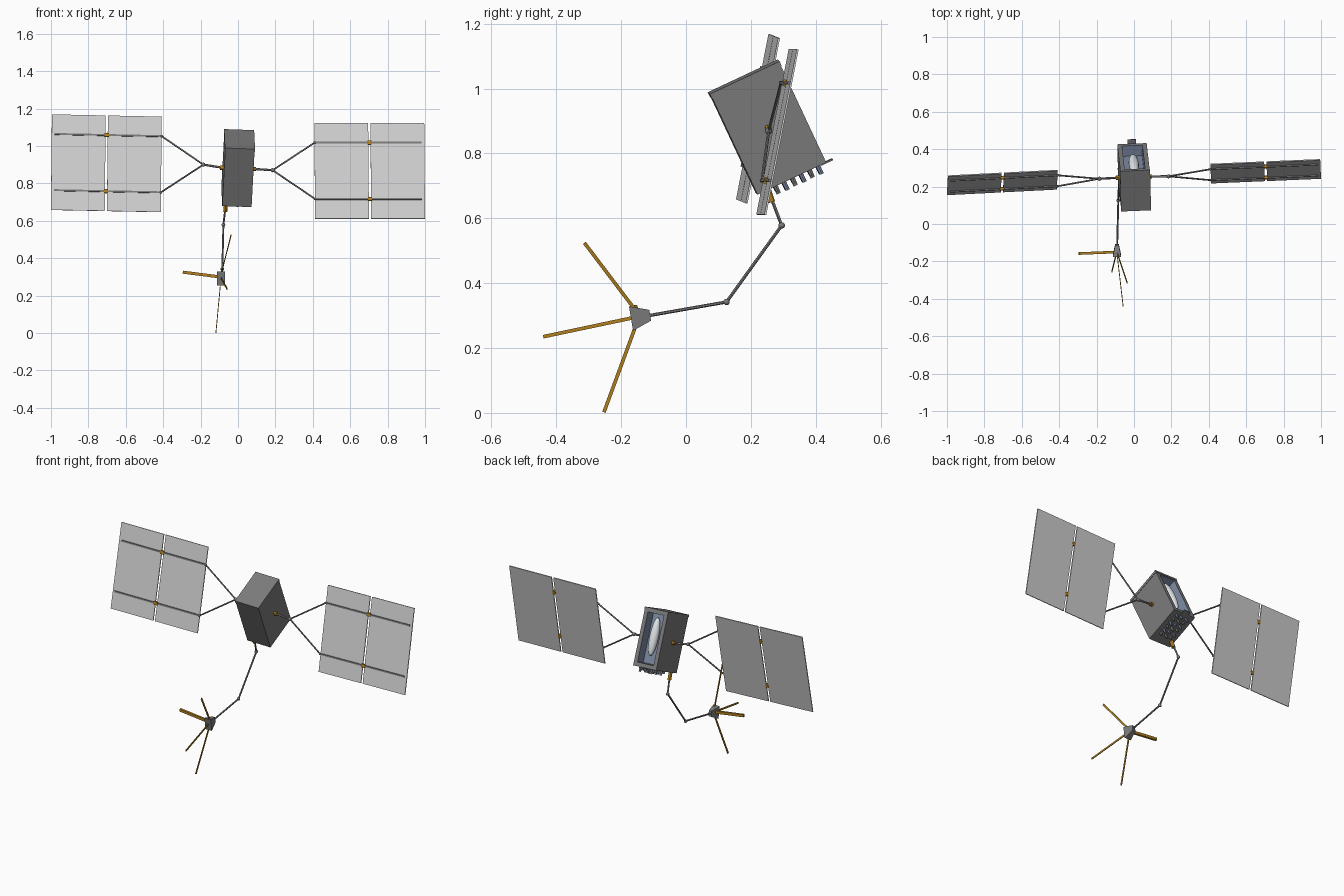
import bpy, bmesh
from mathutils import Vector, Matrix

if "Cube" in bpy.data.objects:
    bpy.data.objects.remove(bpy.data.objects["Cube"])


def material(name, rgb):
    m = bpy.data.materials.new(name)
    m.use_nodes = True
    m.diffuse_color = (*rgb, 1)
    bsdf = next(n for n in m.node_tree.nodes if n.type == 'BSDF_PRINCIPLED')
    bsdf.inputs["Base Color"].default_value = (*rgb, 1)
    return m


GREY = material("body grey", (0.2, 0.2, 0.2))
PANEL = material("panel light grey", (0.64, 0.64, 0.64))
GOLD = material("gold", (0.45, 0.22, 0.015))
BLUE = material("bay blue grey", (0.2, 0.25, 0.36))
WHITE = material("white", (0.75, 0.78, 0.8))


def finish(name, bm, mats, smooth=False):
    mesh = bpy.data.meshes.new(name)
    bmesh.ops.recalc_face_normals(bm, faces=bm.faces)
    bm.to_mesh(mesh)
    bm.free()
    ob = bpy.data.objects.new(name, mesh)
    bpy.context.collection.objects.link(ob)
    for m in mats:
        mesh.materials.append(m)
    if smooth:
        bpy.ops.object.select_all(action='DESELECT')
        ob.select_set(True)
        bpy.context.view_layer.objects.active = ob
        bpy.ops.object.shade_smooth_by_angle()
    return ob


def frame(origin, x, z):
    """Orthonormal placement from an origin, an x axis and a rough z axis."""
    x = Vector(x).normalized()
    y = Vector(z).cross(x).normalized()
    m = Matrix((x, y, x.cross(y))).transposed().to_4x4()
    m.translation = Vector(origin)
    return m


def box(name, place, centre, size, mat):
    bm = bmesh.new()
    bmesh.ops.create_cube(bm, size=1, matrix=place @ Matrix.Translation(centre)
                          @ Matrix.Diagonal((*size, 1)))
    return finish(name, bm, [mat])


def rod(name, a, b, r, mat, r2=None, sides=12):
    a, b = Vector(a), Vector(b)
    bm = bmesh.new()
    place = (b - a).to_track_quat('Z', 'Y').to_matrix().to_4x4()
    place.translation = (a + b) / 2
    bmesh.ops.create_cone(bm, cap_ends=True, segments=sides, radius1=r,
                          radius2=r if r2 is None else r2,
                          depth=(b - a).length, matrix=place)
    return finish(name, bm, [mat], True)


def ball(name, centre, r, mat, stretch=(1, 1, 1), place=Matrix()):
    bm = bmesh.new()
    bmesh.ops.create_uvsphere(bm, u_segments=16, v_segments=10, radius=r,
                              matrix=place @ Matrix.Translation(centre)
                              @ Matrix.Diagonal((*stretch, 1)))
    return finish(name, bm, [mat], True)


# Tilted body: local x is width, y points to the open bay, z to the lid
BODY = frame((0, 0.251, 0.88), (1, 0.04, -0.035), (0.025, -0.145, 0.31))
W, D, H = 0.157, 0.234, 0.342

bm = bmesh.new()
bmesh.ops.create_cube(bm, size=1, matrix=Matrix.Diagonal((W, D, H, 1)))
bm.normal_update()
back = max(bm.faces, key=lambda f: f.calc_center_median().y)
bmesh.ops.inset_individual(bm, faces=[back], thickness=0.034)
walls = bmesh.ops.inset_individual(bm, faces=[back], thickness=0.004, depth=-0.06)
for f in [back, *walls["faces"]]:
    f.material_index = 1
bm.transform(BODY)
finish("body", bm, [GREY, BLUE])
box("body_lid", BODY, (0, 0, H / 2 - 0.006), (W + 0.004, D + 0.004, 0.016), GREY)

# White tank lying in the bay
ball("bay_tank", (0, D / 2 - 0.034, 0.015), 0.027, WHITE, (1, 1, 4.2), BODY)

# Nozzles under the body and a small flap behind them
for row in range(3):
    for col in range(6):
        x, y = -0.03 + row * 0.036, -0.055 + col * 0.029
        tip = H / 2 + (0.028 if (row + col) % 2 else 0.018)
        rod("nozzle", BODY @ Vector((x, y, 0.005 - H / 2)),
            BODY @ Vector((x, y, -tip)), 0.007, BLUE if col % 2 else GREY)
box("rear_flap", BODY, (0, D / 2 + 0.004, -H / 2 - 0.003), (0.045, 0.04, 0.005), GREY)


# Solar wings with struts
def wing(side, word, centre, x_axis, z_axis, fork):
    place = frame(centre, x_axis, z_axis)
    half, gap, tall = 0.294, 0.006, 0.52
    for s in (-1, 1):
        box(word + "_panel", place, (s * (half + gap) / 2, 0, 0),
            (half - gap, 0.006, tall), PANEL)
        spar_z = s * 0.153
        root = place @ Vector((-side * half, -0.006, spar_z))
        box(word + "_spar", place, (-side * 0.007, -0.006, spar_z),
            (2 * half - 0.016, 0.007, 0.009), GREY)
        box(word + "_spar_hinge", place, (0, -0.004, spar_z),
            (0.022, 0.016, 0.02), GOLD)
        rod(word + "_strut", root, fork, 0.0045, GREY)
        ball(word + "_strut_end", root, 0.007, GREY)
    hub = BODY @ Vector((side * W / 2, 0, 0))
    out = BODY @ Vector((side * (W / 2 + 0.018), 0, 0))
    rod(word + "_hub", hub, out, 0.011, GOLD)
    rod(word + "_boom", hub, fork, 0.006, GREY)
    ball(word + "_fork", fork, 0.011, GREY)


wing(1, "left", (0.704, 0.282, 0.866), (0.59, 0.025, 0), (0, 0.1, 0.51), (0.185, 0.255, 0.87))
wing(-1, "right", (-0.704, 0.222, 0.907), (0.59, 0.03, -0.012), (0.005, 0.1, 0.51),
     (-0.185, 0.242, 0.9))

# Jointed arm below the body
path = [(-0.068, 0.262, 0.665), (-0.078, 0.295, 0.578), (-0.084, 0.125, 0.342),
        (-0.09, -0.115, 0.3)]
rod("arm_mount", (-0.066, 0.242, 0.715), (-0.068, 0.264, 0.65), 0.011, GOLD)
for a, b in zip(path, path[1:]):
    rod("arm_link", a, b, 0.005, GREY)
for p in path[1:3]:
    ball("arm_joint", p, 0.01, GREY)

# Sensor head: a four-sided tapered block, narrow across
HEAD = frame((-0.091, -0.14, 0.296), (1, 0, 0), (0, 0.235, 0.04))
bm = bmesh.new()
bmesh.ops.create_cone(bm, cap_ends=True, segments=4, radius1=0.054, radius2=0.024,
                      depth=0.06, matrix=HEAD @ Matrix.Diagonal((0.58, 1, 1, 1))
                      @ Matrix.Rotation(0.7854, 4, 'Z'))
finish("sensor_head", bm, [GREY])

# Antenna blades, thin across x, plus one square side rod
blades = [((-0.088, -0.16, 0.322), (-0.037, -0.313, 0.524)),
          ((-0.09, -0.165, 0.293), (-0.058, -0.44, 0.235)),
          ((-0.094, -0.158, 0.26), (-0.118, -0.253, 0.002))]
for a, b in blades:
    a, b = Vector(a), Vector(b)
    box("antenna_blade", frame((a + b) / 2, b - a, (1, 0, 0)), (0, 0, 0),
        ((b - a).length, 0.011, 0.004), GOLD)
a, b = Vector((-0.1, -0.15, 0.3)), Vector((-0.295, -0.158, 0.325))
box("antenna_side_rod", frame((a + b) / 2, b - a, (0, 0, 1)), (0, 0, 0),
    ((b - a).length, 0.014, 0.016), GOLD)
